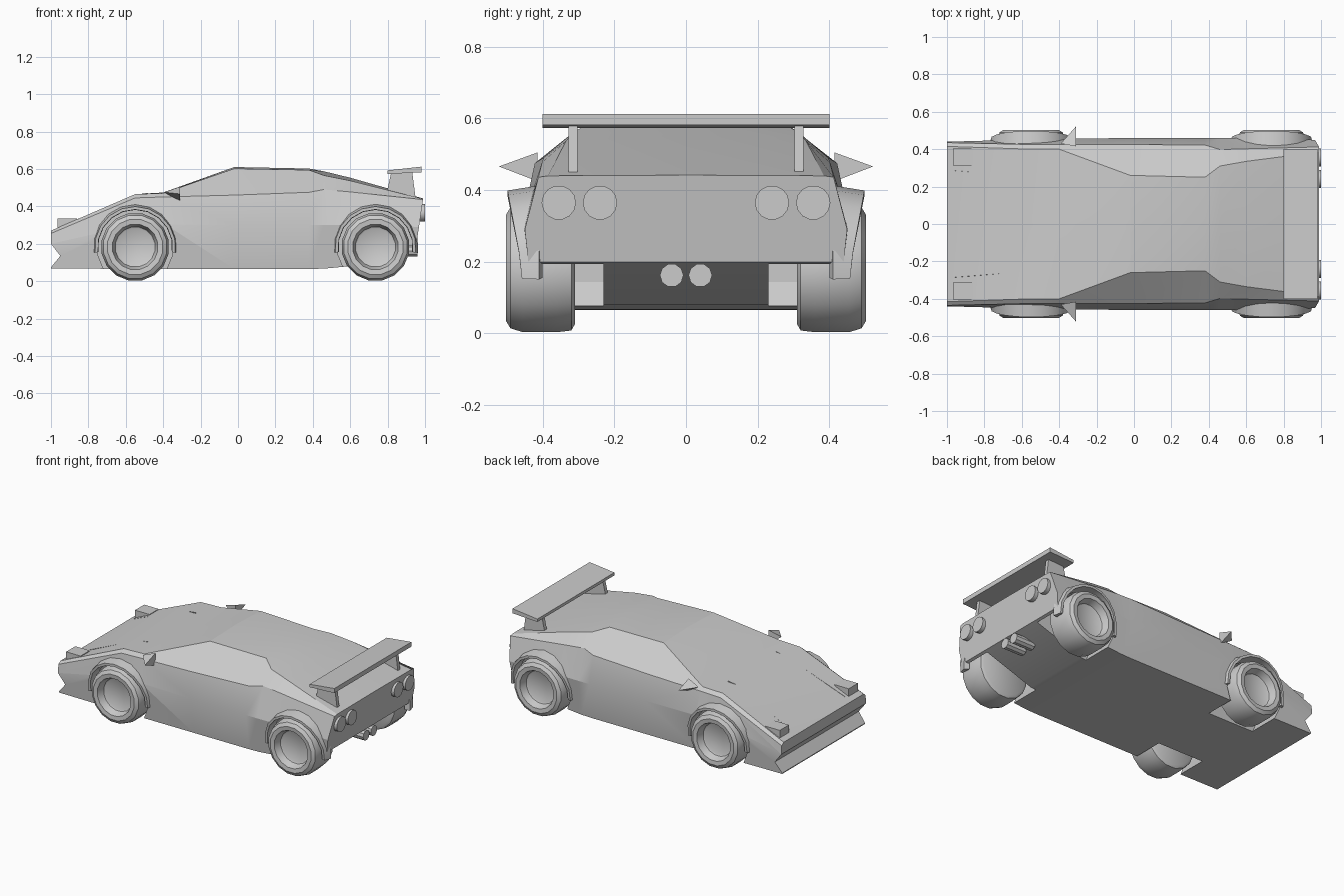
import bpy, bmesh
from math import sin, cos, pi, radians

if "Cube" in bpy.data.objects:
    bpy.data.objects.remove(bpy.data.objects["Cube"])


def loft(name, rings, smooth=25):
    """Skin a list of equal-length point loops and cap both ends."""
    bm = bmesh.new()
    loops = [[bm.verts.new(p) for p in ring] for ring in rings]
    n = len(loops[0])
    for a, b in zip(loops, loops[1:]):
        for i in range(n):
            j = (i + 1) % n
            bm.faces.new((a[i], a[j], b[j], b[i]))
    bm.faces.new(loops[0])
    bm.faces.new(loops[-1])
    bmesh.ops.recalc_face_normals(bm, faces=bm.faces)
    me = bpy.data.meshes.new(name)
    bm.to_mesh(me)
    bm.free()
    ob = bpy.data.objects.new(name, me)
    bpy.context.collection.objects.link(ob)
    if smooth:
        shade(ob, smooth)
    return ob


def activate(ob):
    bpy.ops.object.select_all(action='DESELECT')
    ob.select_set(True)
    bpy.context.view_layer.objects.active = ob


def shade(ob, angle):
    activate(ob)
    bpy.ops.object.shade_smooth_by_angle(angle=radians(angle))


def prism(name, profile, y0, y1):
    """Extrude an x-z profile along y."""
    return loft(name, [[(x, y, z) for x, z in profile] for y in (y0, y1)], 0)


def lathe(name, cx, cz, profile, side, segs):
    """Spin (radius, y) pairs about an axis along y."""
    return loft(name, [[(cx + r * cos(2 * pi * (k + .5) / segs), side * y,
                         cz + r * sin(2 * pi * (k + .5) / segs))
                        for k in range(segs)] for r, y in profile], 35)


def rod_x(name, x0, x1, y, z, r, segs):
    return loft(name, [[(x, y + r * cos(2 * pi * k / segs), z + r * sin(2 * pi * k / segs))
                        for k in range(segs)] for x in (x0, x1)], 35)


def cut(ob, cutter):
    mod = ob.modifiers.new("cut", 'BOOLEAN')
    mod.operation = 'DIFFERENCE'
    mod.solver = 'EXACT'
    mod.object = cutter
    activate(ob)
    bpy.ops.object.modifier_apply(modifier=mod.name)
    bpy.data.objects.remove(cutter)


# Body: x, centre z, then (y, z) of roof edge, belt, waist and sill
sections = [
    (-1.00, .270, .415, .270, .435, .255, .440, .200, .430, .068),
    (-0.55, .460, .400, .465, .425, .445, .452, .300, .430, .065),
    (-0.40, .474, .400, .470, .425, .450, .455, .300, .430, .065),
    (-0.02, .610, .260, .602, .425, .460, .460, .300, .430, .065),
    (0.38, .602, .250, .594, .422, .475, .460, .300, .430, .065),
    (0.46, .587, .310, .565, .398, .490, .460, .300, .430, .067),
    (0.60, .553, .335, .537, .402, .477, .458, .300, .430, .080),
    (0.99, .442, .385, .440, .412, .436, .450, .290, .440, .200),
]
rings = []
for x, zc, *p in sections:
    half = list(zip(p[0::2], p[1::2]))
    loop = [(0, zc)] + half + [(-y, z) for y, z in reversed(half)]
    lean = .15 if x > .9 else 0
    rings.append([(x - lean * (.44 - z), y, z) for y, z in loop])
body = loft("car_body", rings, 0)

# Notch across the nose, then wheel wells
cut(body, prism("nose_cutter", [(-1.05, .265), (-.95, .135), (-1.05, .012)], -.6, .6))
WHEELS = {"front": -.55, "rear": .735}
AXLE_Z = .183
for cx in WHEELS.values():
    for s in (1, -1):
        cut(body, lathe("well_cutter", cx, AXLE_Z, [(.205, .23), (.205, .6)], s, 16))
shade(body, 20)

TYRE = [(.16, .31), (.178, .32), (.183, .36), (.183, .455), (.172, .49), (.15, .503),
        (.123, .50), (.108, .455), (.10, .45)]
for s, side in ((1, "left"), (-1, "right")):
    for end, cx in WHEELS.items():
        # Wheels with recessed rims
        lathe(f"{end}_{side}_wheel", cx, AXLE_Z, TYRE, s, 16)
        # Arch flares, bulging most at the top
        arch = []
        for k in range(11):
            a = radians(-8 + 196 * k / 10)
            y = .458 + .04 * max(0, sin(a))
            arch.append([(cx + r * cos(a), s * yy, AXLE_Z + r * sin(a))
                         for r, yy in ((.23, .41), (.216, y), (.2, y), (.198, .40))])
        loft(f"{end}_{side}_arch_flare", arch, 25)

    # Door mirror: a triangular pyramid
    tip = (-.39, s * .43, .475)
    loft(f"{side}_mirror", [[(-.31, s * .415, .505), (-.31, s * .522, .466), (-.31, s * .415, .425)],
                            [(tip[0], tip[1], tip[2] + .002), (tip[0], tip[1] + s * .002, tip[2]),
                             (tip[0], tip[1], tip[2] - .002)]], 0)

    # Nose lamps and slim hood ridges
    prism(f"{side}_nose_lamp", [(-.965, .26), (-.965, .335), (-.86, .335), (-.86, .26)], s * .31, s * .405)
    loft(f"{side}_hood_ridge", [[(x, s * y, z - .02), (x, s * y, z + .012), (x, s * (y + w), z - .02)]
                                for x, y, z, w in ((-.96, .285, .277, .006), (-.55, .252, .45, .012),
                                                   (-.48, .25, .46, .012))], 0)

    # Wing struts
    prism(f"{side}_wing_strut", [(.79, .45), (.82, .585), (.93, .595), (.95, .44)], s * .303, s * .328)

    # Tail lamps and exhausts
    for name, y in (("inner", .24), ("outer", .355)):
        rod_x(f"{side}_{name}_tail_lamp", .95, 1.0, s * y, .365, .048, 14)
    rod_x(f"{side}_exhaust", .82, .96, s * .04, .162, .033, 10)

# Rear wing
prism("rear_wing", [(.80, .573), (.80, .592), (.98, .612), (.98, .582)], -.4, .4)
